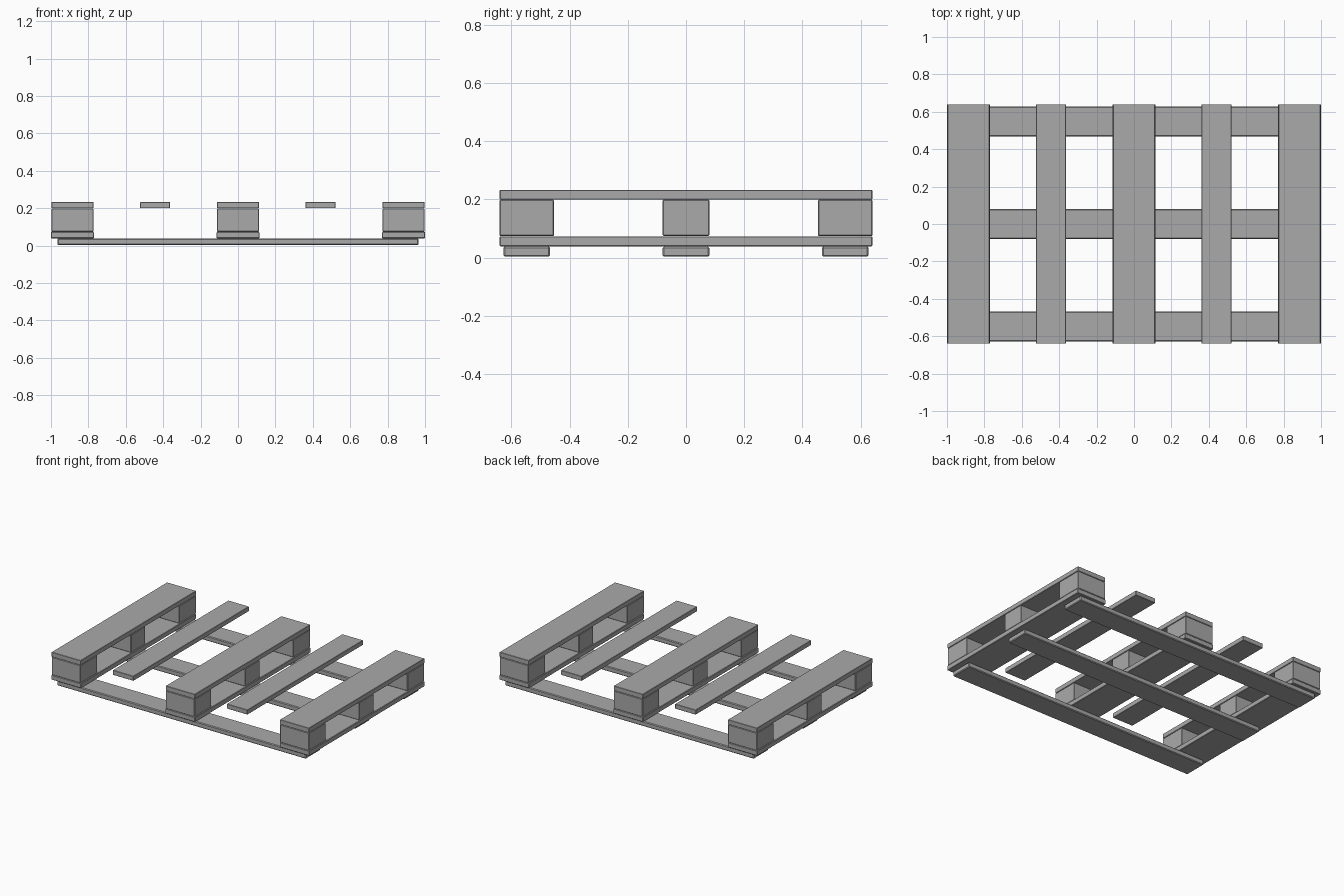
import bpy

if "Cube" in bpy.data.objects:
    bpy.data.objects.remove(bpy.data.objects["Cube"])

grey = bpy.data.materials.new("weathered grey")
grey.diffuse_color = (0.4, 0.4, 0.4, 1)
grey.use_nodes = True
grey.node_tree.nodes["Principled BSDF"].inputs["Base Color"].default_value = grey.diffuse_color


def timber(name, x, y, z, bevel=0.003):
    """Box spanning the (low, high) ranges, with slightly eased edges."""
    spans = (x, y, z)
    bpy.ops.mesh.primitive_cube_add(size=1, location=[(a + b) / 2 for a, b in spans])
    ob = bpy.context.object
    ob.name = name
    ob.scale = [b - a for a, b in spans]
    bpy.ops.object.transform_apply(location=False, rotation=False, scale=True)
    ob.data.materials.append(grey)
    mod = ob.modifiers.new("eased edges", 'BEVEL')
    mod.width = bevel
    mod.segments = 1
    return ob


def span(centre, width):
    return (centre - width / 2, centre + width / 2)


LENGTH = (-0.64, 0.64)

# Three runners: lower board, three blocks, wide deck board
for side, cx in (("left", -0.885), ("middle", 0), ("right", 0.885)):
    timber(f"{side}_lower_board", span(cx, 0.23), LENGTH, (0.039, 0.073))
    timber(f"{side}_deck_board", span(cx, 0.225), LENGTH, (0.2, 0.233), 0.002)
    for place, cy, depth in (("front", -0.547, 0.186), ("centre", 0, 0.16), ("back", 0.547, 0.186)):
        timber(f"{side}_{place}_block", span(cx, 0.223), span(cy, depth), (0.074, 0.199))

# Narrow deck slats between the runners
for side, cx in (("left", -0.443), ("right", 0.441)):
    timber(f"{side}_deck_slat", span(cx, 0.16), LENGTH, (0.2, 0.233), 0.002)

# Bottom boards running across
for place, cy in (("front", -0.547), ("centre", 0), ("back", 0.547)):
    timber(f"{place}_bottom_board", (-0.965, 0.965), span(cy, 0.16), (0.003, 0.038), 0.005)
